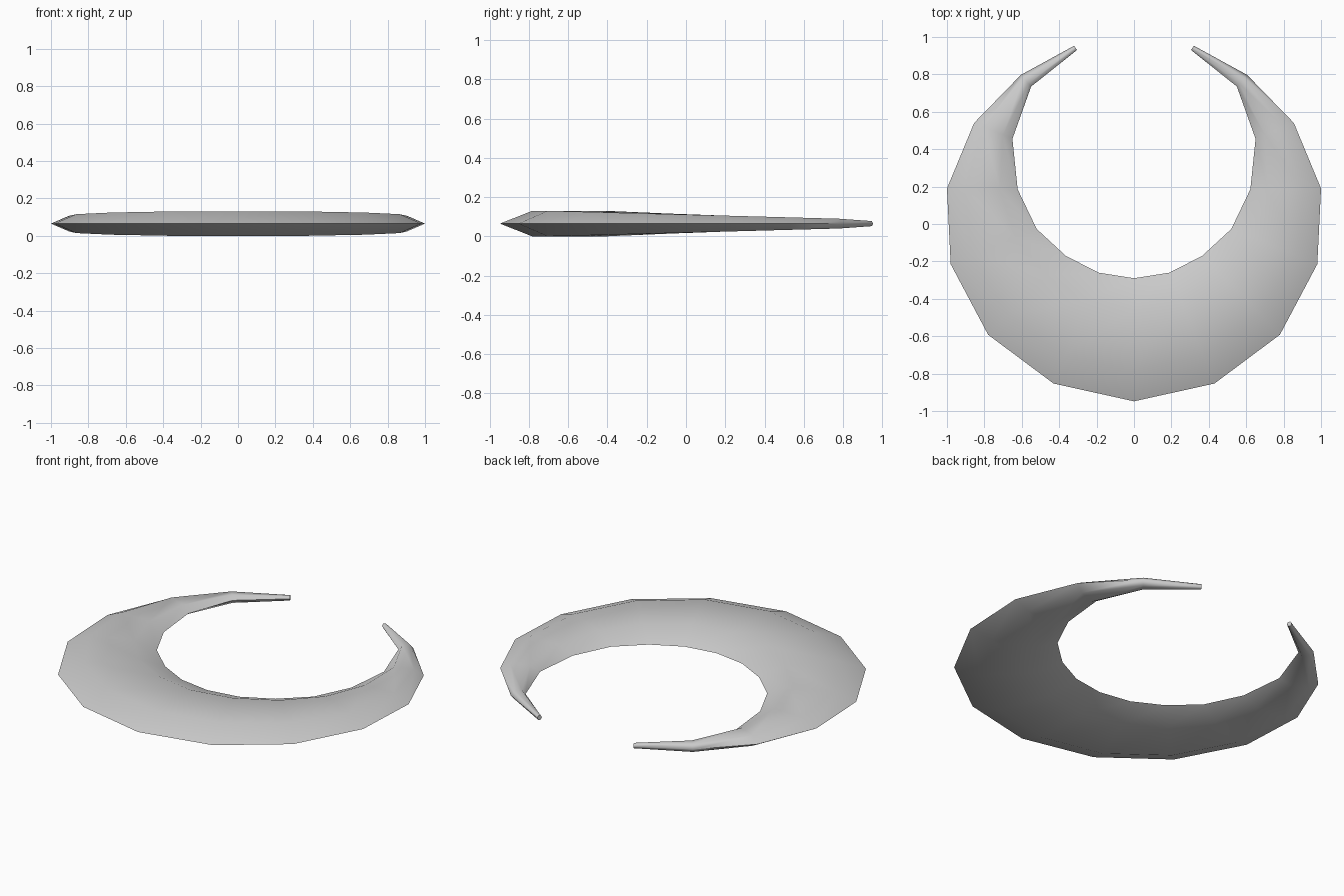
import bpy, bmesh, math
from mathutils import Vector

if "Cube" in bpy.data.objects:
    bpy.data.objects.remove(bpy.data.objects["Cube"])

# Right half of the crescent: (outer x, outer y, inner x, inner y), middle to tip
STATIONS = [
    (0.00, -0.948, 0.00, -0.29),
    (0.43, -0.853, 0.19, -0.26),
    (0.78, -0.592, 0.365, -0.17),
    (0.98, -0.215, 0.52, -0.027),
    (1.00, 0.19, 0.622, 0.185),
    (0.855, 0.54, 0.65, 0.455),
    (0.605, 0.797, 0.55, 0.735),
    (0.32, 0.953, 0.305, 0.93),
]
SIDES = 6
MID_Z = 0.065

# Mirror the stations to make the full tip-to-tip path
path = [(-a, b, -c, d) for a, b, c, d in reversed(STATIONS[1:])] + STATIONS

bm = bmesh.new()
rings = []
for i, (ox, oy, ix, iy) in enumerate(path):
    outer, inner = Vector((ox, oy, MID_Z)), Vector((ix, iy, MID_Z))
    centre, half = (outer + inner) / 2, (outer - inner) / 2
    # Thickness thins steadily towards the tips
    thick = min(0.065, 0.065 - 0.0271 * (centre.y + half.y / 2 + 0.7))
    if i in (0, len(path) - 1):
        thick = 0.013
    ring = []
    for k in range(SIDES):
        a = math.tau * k / SIDES
        s = math.sin(a) / math.sin(math.pi / 3)
        ring.append(bm.verts.new(centre + half * math.cos(a) + Vector((0, 0, thick * s))))
    rings.append(ring)

# Skin between the hexagonal sections, then cap the tips
for r0, r1 in zip(rings, rings[1:]):
    for k in range(SIDES):
        n = (k + 1) % SIDES
        bm.faces.new((r0[k], r0[n], r1[n], r1[k]))
bm.faces.new(rings[0])
bm.faces.new(rings[-1])
bmesh.ops.recalc_face_normals(bm, faces=bm.faces[:])

mesh = bpy.data.meshes.new("crescent")
bm.to_mesh(mesh)
bm.free()
crescent = bpy.data.objects.new("crescent", mesh)
bpy.context.collection.objects.link(crescent)

# Smooth body, sharp tip caps
bpy.context.view_layer.objects.active = crescent
crescent.select_set(True)
bpy.ops.object.shade_smooth_by_angle(angle=math.radians(72))
